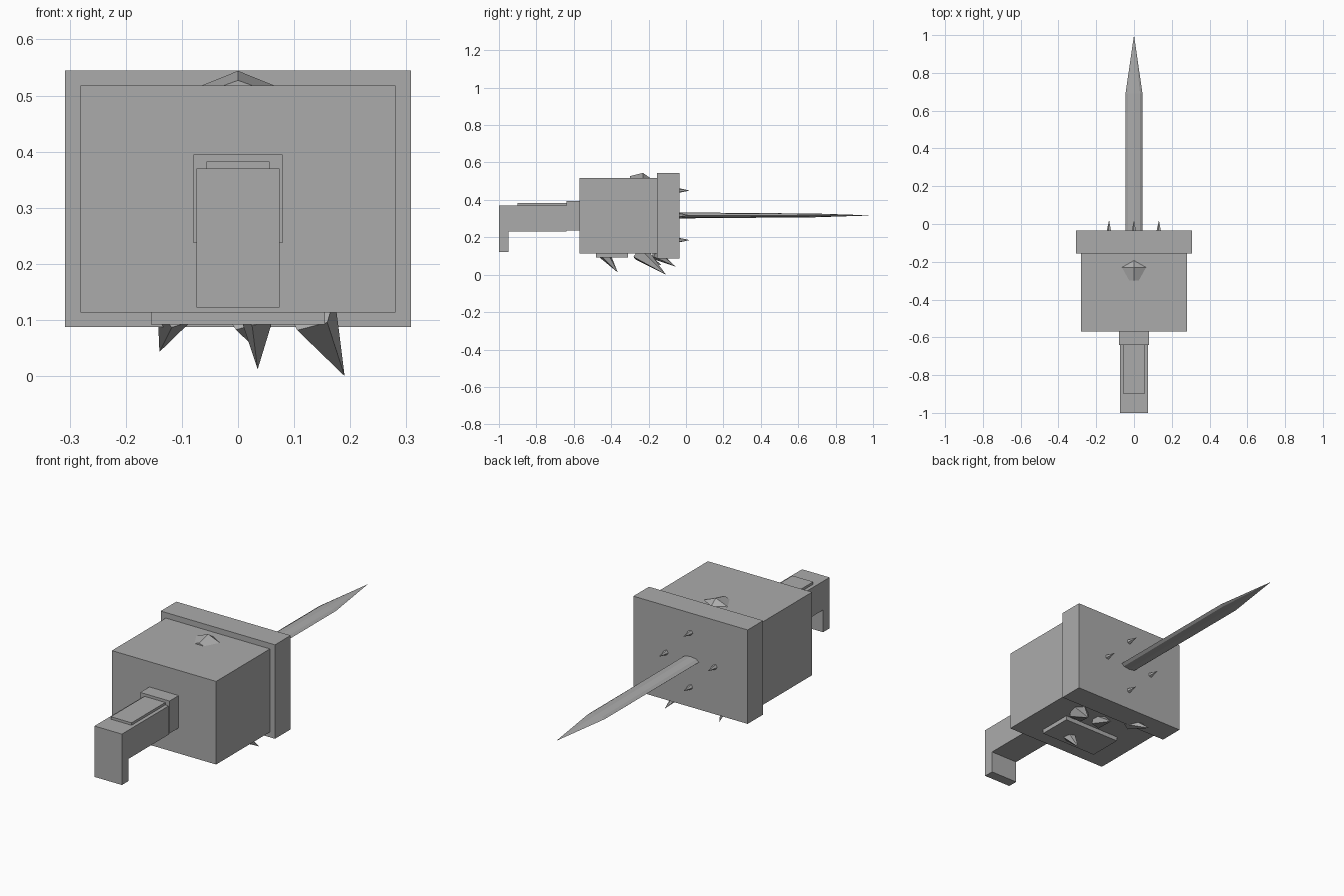
import bpy, math
from mathutils import Vector

if "Cube" in bpy.data.objects:
    bpy.data.objects.remove(bpy.data.objects["Cube"])

grey = bpy.data.materials.new("plain grey")
grey.diffuse_color = (0.41, 0.41, 0.41, 1)
grey.use_nodes = True
grey.node_tree.nodes["Principled BSDF"].inputs["Base Color"].default_value = grey.diffuse_color


def make(name, verts, faces):
    mesh = bpy.data.meshes.new(name)
    mesh.from_pydata([tuple(v) for v in verts], [], faces)
    mesh.materials.append(grey)
    ob = bpy.data.objects.new(name, mesh)
    bpy.context.collection.objects.link(ob)
    return ob


def box(name, half_x, y, z):
    # extrude a rectangle in the side plane across x
    prism(name, half_x, [(y[0], z[0]), (y[1], z[0]), (y[1], z[1]), (y[0], z[1])])


def prism(name, half_x, profile):
    n = len(profile)
    verts = [(x, y, z) for x in (-half_x, half_x) for y, z in profile]
    faces = [tuple(range(n))[::-1], tuple(range(n, 2 * n))]
    faces += [(i, (i + 1) % n, n + (i + 1) % n, n + i) for i in range(n)]
    make(name, verts, faces)


def spike(name, base, tip, radius, sides=5):
    # pointed cone from a base centre to a tip
    base, tip = Vector(base), Vector(tip)
    turn = (tip - base).to_track_quat('Z', 'Y')
    ring = []
    for i in range(sides):
        a = 2 * math.pi * i / sides
        ring.append(base + turn @ Vector((radius * math.cos(a), radius * math.sin(a), 0)))
    faces = [(i, (i + 1) % sides, sides) for i in range(sides)]
    make(name, ring + [tip], faces + [tuple(range(sides))[::-1]])


# main block, collar and underside plate
box("body", 0.281, (-0.57, -0.155), (0.113, 0.518))
box("collar", 0.308, (-0.155, -0.035), (0.087, 0.545))
box("underside_plate", 0.155, (-0.48, -0.31), (0.092, 0.114))

# handle with a downturned end
box("handle_socket", 0.079, (-0.64, -0.569), (0.237, 0.395))
prism("handle", 0.074, [(-1, 0.122), (-0.95, 0.122), (-0.95, 0.23),
                        (-0.639, 0.23), (-0.639, 0.37), (-1, 0.37)])
box("handle_top_plate", 0.056, (-0.9, -0.639), (0.369, 0.382))

# flattened blade narrowing to a point
n = 8
verts = []
for y, thick in ((-0.04, 0.016), (0.69, 0.010)):
    for i in range(n):
        a = 2 * math.pi * i / n
        verts.append((0.045 * math.cos(a), y, 0.317 + thick * math.sin(a)))
verts.append((0, 1.0, 0.317))
faces = [tuple(range(n))]
for i in range(n):
    j = (i + 1) % n
    faces += [(j, i, n + i, n + j), (n + j, n + i, 2 * n)]
make("blade", verts, faces)

# four small thorns around the blade
for i, (x, z) in enumerate([(0.132, 0.318), (-0.132, 0.318), (0, 0.45), (0, 0.185)]):
    spike(f"back_thorn_{i + 1}", (x, -0.038, z), (x, 0.02, z), 0.013)

# thorn half sunk into the top
make("top_thorn",
     [(0, -0.23, 0.544), (-0.064, -0.23, 0.518), (0.064, -0.23, 0.518), (0, -0.193, 0.518),
      (-0.025, -0.3, 0.518), (0.025, -0.3, 0.518), (0, -0.3, 0.527)],
     [(0, 2, 3), (0, 3, 1), (0, 1, 4, 6), (0, 6, 5, 2), (4, 5, 6), (1, 3, 2, 5, 4)])

# slanted spikes under the block
for i, (base, tip, r) in enumerate([
        ((-0.112, -0.17, 0.113), (-0.14, -0.055, 0.043), 0.032),
        ((0.035, -0.435, 0.108), (0.035, -0.365, 0.012), 0.032),
        ((0.13, -0.25, 0.118), (0.19, -0.107, 0.0), 0.048),
        ((0.01, -0.25, 0.113), (0.03, -0.13, 0.05), 0.036)]):
    spike(f"under_spike_{i + 1}", base, tip, r)
